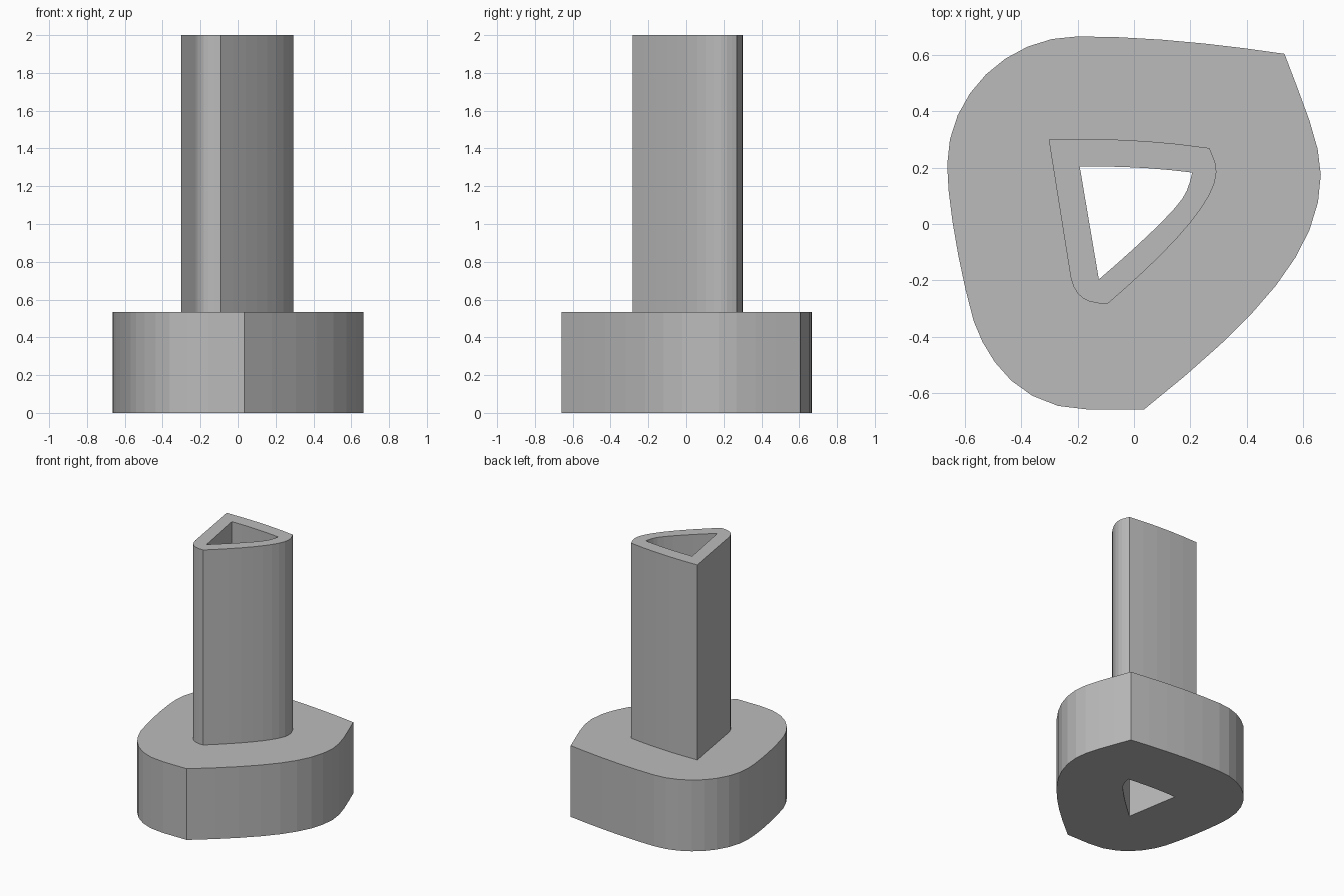
import bpy
import bmesh
from mathutils import Vector
from mathutils.geometry import interpolate_bezier

if "Cube" in bpy.data.objects:
    bpy.data.objects.remove(bpy.data.objects["Cube"])

BASE_TOP = 0.535
TOTAL_HEIGHT = 2.0

# Each outline is a closed chain of segments: (start, handle, handle, steps)
BASE_OUTLINE = [
    ((.535, .605), (.60, .43), (.664, .29), 4),
    ((.664, .175), (.664, -.09), (.45, -.33), 8),
    ((.035, -.66), (-.03, -.66), (-.10, -.66), 1),
    ((-.16, -.66), (-.40, -.66), (-.52, -.49), 6),
    ((-.57, -.345), (-.62, -.17), (-.664, .08), 5),
    ((-.664, .21), (-.664, .46), (-.45, .667), 8),
    ((-.20, .667), (.05, .667), (.30, .64), 5),
]
TUBE_OUTLINE = [
    ((-.303, .30), (-.10, .306), (.08, .298), 5),
    ((.268, .27), (.28, .24), (.293, .22), 3),
    ((.293, .185), (.293, .08), (.12, -.10), 9),
    ((-.093, -.283), (-.17, -.285), (-.21, -.26), 6),
    ((-.225, -.19), (-.25, -.03), (-.275, .12), 2),
]
HOLE_OUTLINE = [
    ((-.193, .204), (-.05, .207), (.08, .199), 5),
    ((.207, .183), (.20, .15), (.19, .115), 3),
    ((.172, .09), (.13, .03), (0, -.09), 6),
    ((-.125, -.197), (-.15, -.06), (-.17, .07), 1),
]


def trace(outline):
    """Turn a chain of curve segments into a list of corner points."""
    points = []
    for index, (start, out_handle, in_handle, steps) in enumerate(outline):
        end = outline[(index + 1) % len(outline)][0]
        knots = [Vector(p) for p in (start, out_handle, in_handle, end)]
        points += interpolate_bezier(*knots, steps + 1)[:-1]
    return points


def add_wall(bm, points, bottom, top):
    """Raise a closed outline into a wall; return its lower and upper edges."""
    rings = [[bm.verts.new((p.x, p.y, z)) for p in points] for z in (bottom, top)]
    low, high = rings
    for i in range(len(points)):
        j = (i + 1) % len(points)
        bm.faces.new((low[i], low[j], high[j], high[i]))
    return [[bm.edges.get((ring[i - 1], ring[i])) for i in range(len(ring))]
            for ring in rings]


def hollow_prism(name, outline, bottom, top, material, close_bottom):
    """Build an upright prism with the shared hole running through it."""
    bm = bmesh.new()
    outer_low, outer_high = add_wall(bm, trace(outline), bottom, top)
    inner_low, inner_high = add_wall(bm, trace(HOLE_OUTLINE), bottom, top)
    bmesh.ops.triangle_fill(bm, edges=outer_high + inner_high, use_beauty=True)
    bmesh.ops.triangle_fill(bm, edges=outer_low + inner_low, use_beauty=True)
    bmesh.ops.recalc_face_normals(bm, faces=bm.faces)
    if not close_bottom:
        hidden = [f for f in bm.faces if f.normal.z < -0.9]
        bmesh.ops.delete(bm, geom=hidden, context="FACES_ONLY")
    mesh = bpy.data.meshes.new(name)
    bm.to_mesh(mesh)
    bm.free()
    mesh.materials.append(material)
    obj = bpy.data.objects.new(name, mesh)
    bpy.context.collection.objects.link(obj)
    return obj


# Single plain grey
grey = bpy.data.materials.new("plain grey")
grey.use_nodes = True
color = (0.5, 0.5, 0.5, 1)
grey.diffuse_color = color
grey.node_tree.nodes["Principled BSDF"].inputs["Base Color"].default_value = color

# Wide foot with the hollow column standing on it
hollow_prism("base", BASE_OUTLINE, 0, BASE_TOP, grey, True)
hollow_prism("column", TUBE_OUTLINE, BASE_TOP, TOTAL_HEIGHT, grey, False)
